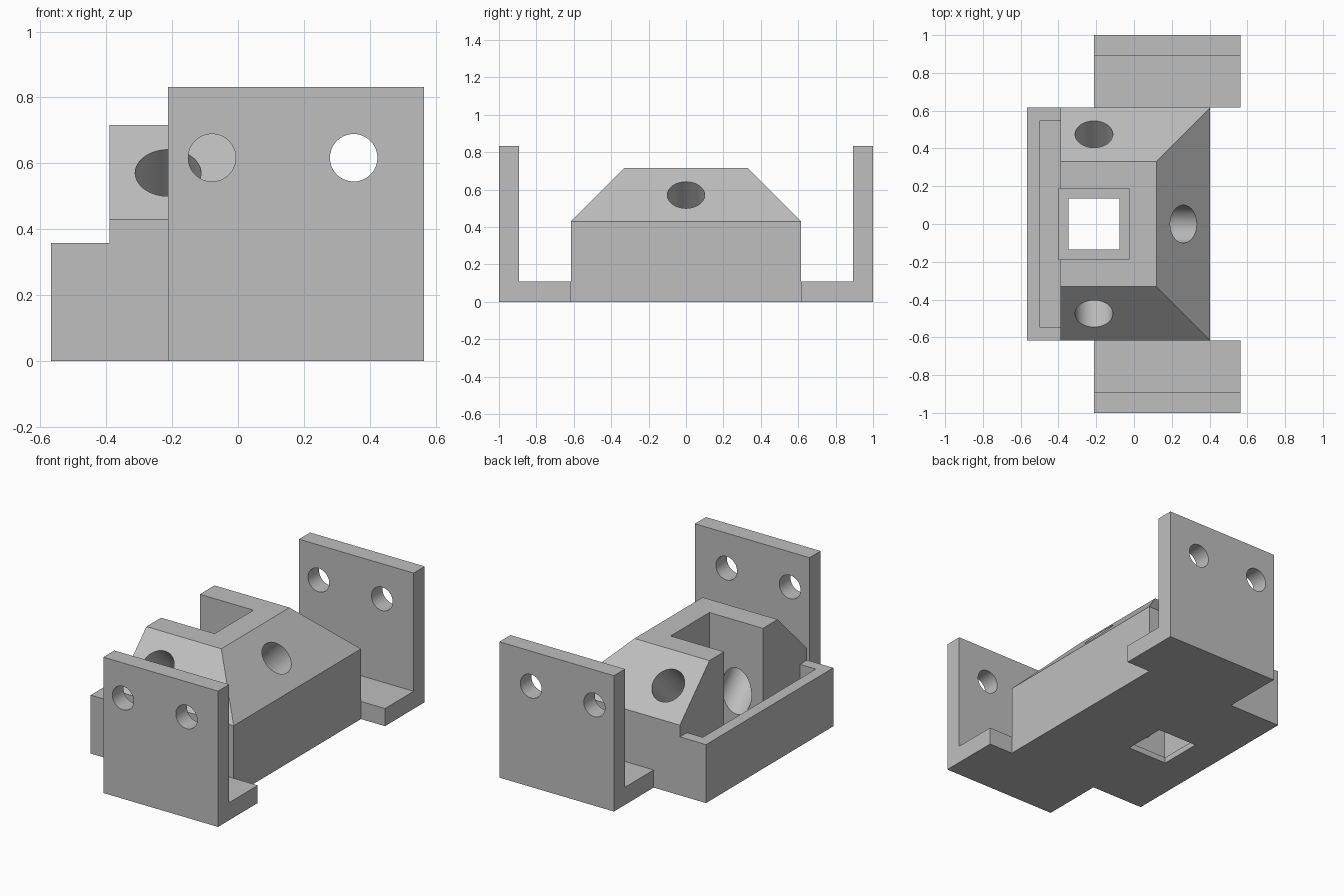
import bpy, bmesh, math
from mathutils import Vector, Matrix

if "Cube" in bpy.data.objects:
    bpy.data.objects.remove(bpy.data.objects["Cube"], do_unlink=True)

grey = bpy.data.materials.new("plain grey")
grey.use_nodes = True
grey.diffuse_color = (0.52, 0.52, 0.52, 1)
grey.node_tree.nodes["Principled BSDF"].inputs["Base Color"].default_value = (0.52, 0.52, 0.52, 1)


def finish(name, bm):
    bmesh.ops.recalc_face_normals(bm, faces=bm.faces)
    mesh = bpy.data.meshes.new(name)
    bm.to_mesh(mesh)
    bm.free()
    mesh.materials.append(grey)
    obj = bpy.data.objects.new(name, mesh)
    bpy.context.collection.objects.link(obj)
    return obj


def box(name, x, y, z):
    bm = bmesh.new()
    bmesh.ops.create_cube(bm, size=1)
    for v in bm.verts:
        v.co = [r[0] if c < 0 else r[1] for c, r in zip(v.co, (x, y, z))]
    return finish(name, bm)


def rod(name, centre, direction, radius, out, depth):
    """Cylinder running from `out` outside the centre to `depth` inside it."""
    d = Vector(direction).normalized()
    mid = Vector(centre) + d * (depth - out) / 2
    bm = bmesh.new()
    bmesh.ops.create_cone(bm, cap_ends=True, segments=64, radius1=radius, radius2=radius,
                          depth=out + depth,
                          matrix=Matrix.Translation(mid) @ d.to_track_quat('Z', 'Y').to_matrix().to_4x4())
    return finish(name, bm)


def combine(target, part, operation):
    mod = target.modifiers.new(part.name, 'BOOLEAN')
    mod.operation = operation
    mod.solver = 'EXACT'
    mod.object = part
    bpy.context.view_layer.objects.active = target
    bpy.ops.object.modifier_apply(modifier=mod.name)
    bpy.data.objects.remove(part, do_unlink=True)


BACK, WIDE = -0.39, 0.616

# Main housing: block with a hipped top on three sides
bm = bmesh.new()
rings = [[bm.verts.new(p) for p in ((BACK, -w, z), (x, -w, z), (x, w, z), (BACK, w, z))]
         for x, w, z in ((0.402, WIDE, 0), (0.402, WIDE, 0.43), (0.118, 0.33, 0.716))]
bm.faces.new(rings[0])
bm.faces.new(rings[-1])
for low, high in zip(rings, rings[1:]):
    for i in range(4):
        j = (i + 1) % 4
        bm.faces.new((low[i], low[j], high[j], high[i]))
mount = finish("sensor_mount", bm)

# Low rear frame
combine(mount, box("rear_frame", (-0.567, -0.3), (-WIDE, WIDE), (0, 0.358)), 'UNION')

# L-shaped side brackets
for side in (-1, 1):
    bm = bmesh.new()
    profile = [(WIDE, 0), (1, 0), (1, 0.832), (0.893, 0.832), (0.893, 0.108), (WIDE, 0.108)]
    face = bm.faces.new([bm.verts.new((-0.212, side * y, z)) for y, z in profile])
    ext = bmesh.ops.extrude_face_region(bm, geom=[face])
    for v in ext["geom"]:
        if isinstance(v, bmesh.types.BMVert):
            v.co.x = 0.565
    combine(mount, finish("side_bracket", bm), 'UNION')

# Rear board slot, central pocket and window in the floor
combine(mount, box("board_slot", (-0.497, BACK), (-0.547, 0.547), (0.071, 1)), 'DIFFERENCE')
combine(mount, box("pocket", (-0.4, -0.027), (-0.188, 0.188), (0.036, 1)), 'DIFFERENCE')
combine(mount, box("floor_window", (-0.348, -0.078), (-0.135, 0.135), (-0.1, 0.2)), 'DIFFERENCE')

# Slanted bores from each sloping face into the pocket
for centre, direction in (((0.262, 0, 0.571), (-1, 0, -1)),
                          ((-0.212, 0.475, 0.571), (0, -1, -1)),
                          ((-0.212, -0.475, 0.571), (0, 1, -1))):
    combine(mount, rod("slanted_bore", centre, direction, 0.1, 0.2, 0.56), 'DIFFERENCE')

# Screw holes in the bracket plates
for side in (-1, 1):
    for x in (-0.079, 0.351):
        combine(mount, rod("screw_hole", (x, side * 0.946, 0.617), (0, side, 0), 0.072, 0.1, 0.1), 'DIFFERENCE')

# Merge flat leftovers and shade
bm = bmesh.new()
bm.from_mesh(mount.data)
bmesh.ops.remove_doubles(bm, verts=bm.verts, dist=0.0001)
bmesh.ops.dissolve_limit(bm, angle_limit=math.radians(0.5), verts=bm.verts, edges=bm.edges)
bm.to_mesh(mount.data)
bm.free()
bpy.ops.object.select_all(action='DESELECT')
mount.select_set(True)
bpy.context.view_layer.objects.active = mount
bpy.ops.object.shade_smooth_by_angle(angle=math.radians(30))
